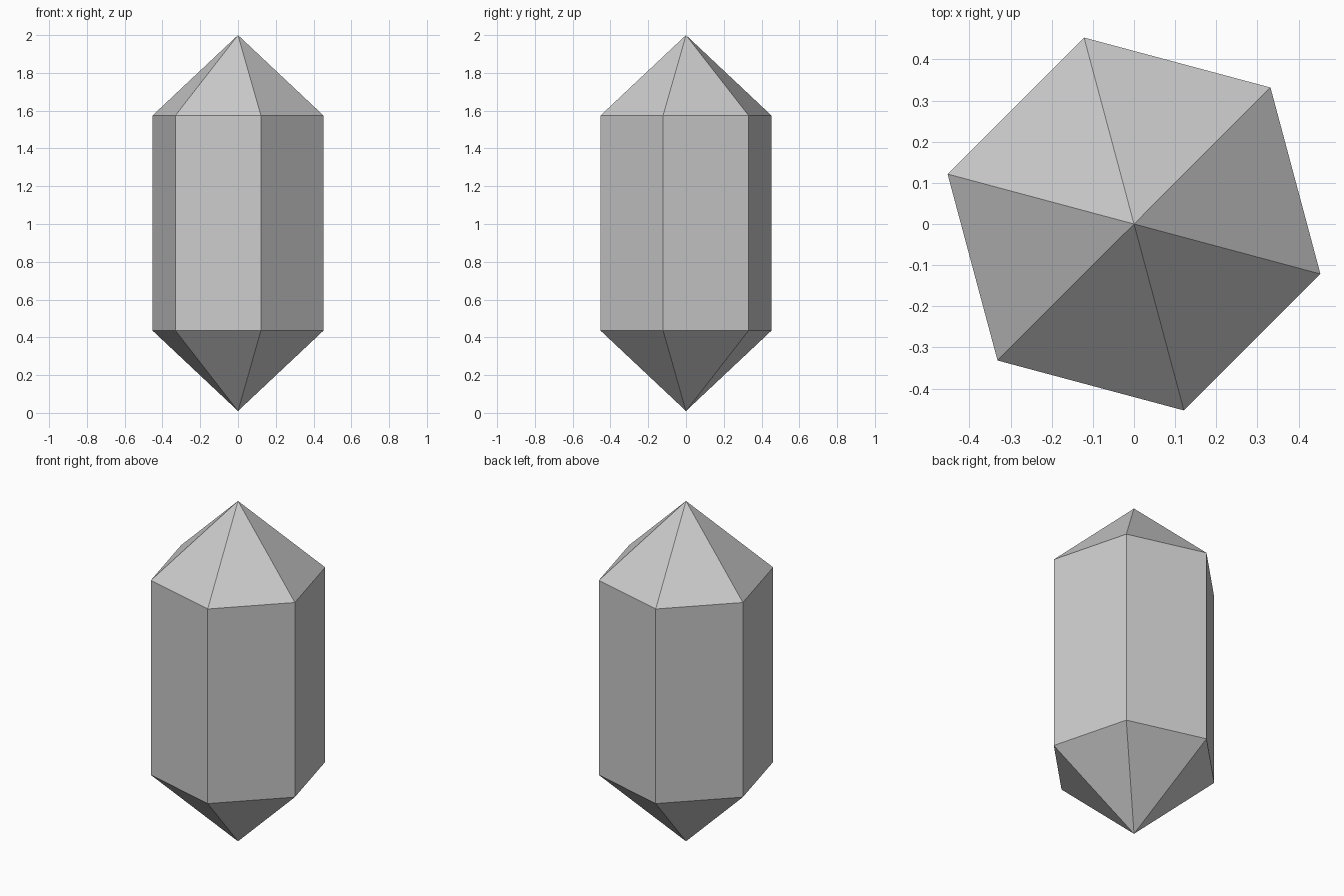
import bpy, bmesh, math

if "Cube" in bpy.data.objects:
    bpy.data.objects.remove(bpy.data.objects["Cube"])

SIDES, RADIUS = 6, 0.469
TURN = math.radians(45)
Z_BOTTOM, Z_LOW, Z_HIGH, Z_TOP = 0.01, 0.436, 1.574, 2.0

bm = bmesh.new()


def ring(z):
    angles = [TURN + i * math.tau / SIDES for i in range(SIDES)]
    return [bm.verts.new((RADIUS * math.cos(a), RADIUS * math.sin(a), z)) for a in angles]


# Lower point, two shoulder rings, upper point
bottom = bm.verts.new((0, 0, Z_BOTTOM))
low, high = ring(Z_LOW), ring(Z_HIGH)
top = bm.verts.new((0, 0, Z_TOP))

# Facets of both points and the prism between them
for i in range(SIDES):
    j = (i + 1) % SIDES
    bm.faces.new((bottom, low[j], low[i]))
    bm.faces.new((low[i], low[j], high[j], high[i]))
    bm.faces.new((high[i], high[j], top))

mesh = bpy.data.meshes.new("crystal")
bm.to_mesh(mesh)
bm.free()
bpy.context.collection.objects.link(bpy.data.objects.new("crystal", mesh))
